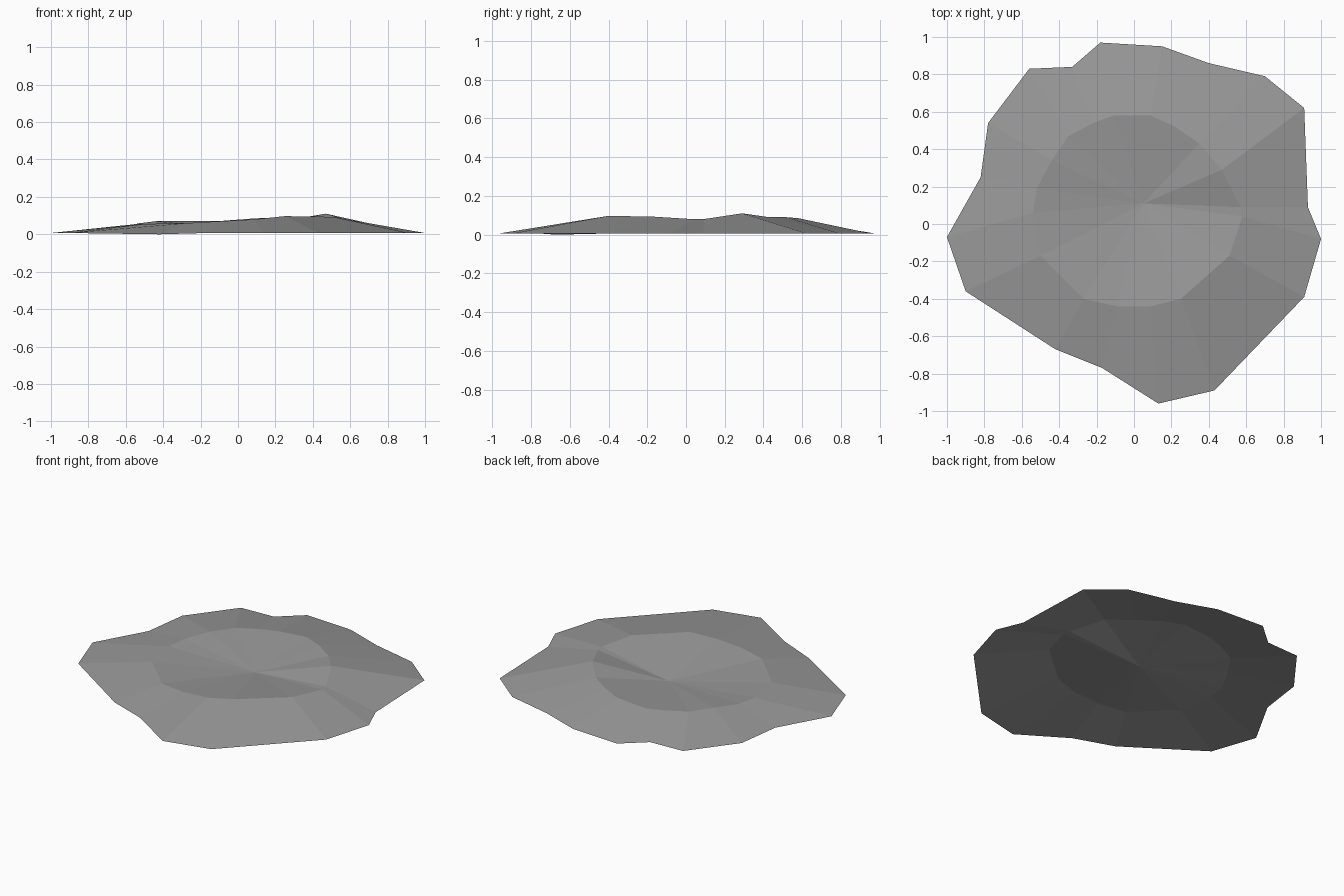
import bpy
import bmesh
from mathutils import Vector

# Remove the default object
default_object = bpy.data.objects.get("Cube")
if default_object:
    bpy.data.objects.remove(default_object, do_unlink=True)


def make_material(name, colour):
    material = bpy.data.materials.new(name)
    material.use_nodes = True
    material.diffuse_color = colour
    shader = material.node_tree.nodes["Principled BSDF"]
    shader.inputs["Base Color"].default_value = colour
    return material


def add_ring(bm, points, heights):
    """Add one closed ring of vertices, counter-clockwise from the -x side."""
    return [bm.verts.new(Vector((x, y, z))) for (x, y), z in zip(points, heights)]


# Ragged outer edge of the crater, lying almost on the ground
outer_edge = [
    (-1, -.07), (-.9, -.36), (-.42, -.67), (-.17, -.77), (.13, -.96), (.43, -.89),
    (.91, -.39), (1, -.08), (.93, .09), (.91, .62), (.7, .79), (.4, .86),
    (.15, .95), (-.18, .97), (-.33, .84), (-.56, .83), (-.78, .54), (-.82, .25),
]
ground_heights = [.007] * len(outer_edge)
ground_heights[2] = 0

# Raised rim around the bowl
rim = [
    (-.54, .06), (-.5, -.17), (-.27, -.4), (-.09, -.44), (.09, -.44), (.25, -.4),
    (.51, -.17), (.58, .04), (.57, .09), (.47, .29), (.35, .43), (.22, .52),
    (.09, .58), (-.11, .58), (-.22, .54), (-.35, .47), (-.44, .34), (-.52, .19),
]
rim_heights = [
    .055, .055, .06, .07, .08, .097, .093, .08, .08,
    .11, .09, .09, .085, .07, .07, .07, .07, .06,
]

# Build the sheet: sloping bank outside, fan of faces for the bowl inside
bm = bmesh.new()
edge_verts = add_ring(bm, outer_edge, ground_heights)
rim_verts = add_ring(bm, rim, rim_heights)
bowl_bottom = bm.verts.new(Vector((.05, .11, .025)))

count = len(edge_verts)
for i in range(count):
    following = (i + 1) % count
    bm.faces.new((edge_verts[i], edge_verts[following],
                  rim_verts[following], rim_verts[i]))
    bm.faces.new((rim_verts[i], rim_verts[following], bowl_bottom))

mesh = bpy.data.meshes.new("crater")
bm.to_mesh(mesh)
bm.free()

# Flat shaded stone
mesh.materials.append(make_material("grey_stone", (.32, .32, .32, 1)))
crater = bpy.data.objects.new("crater", mesh)
bpy.context.collection.objects.link(crater)
